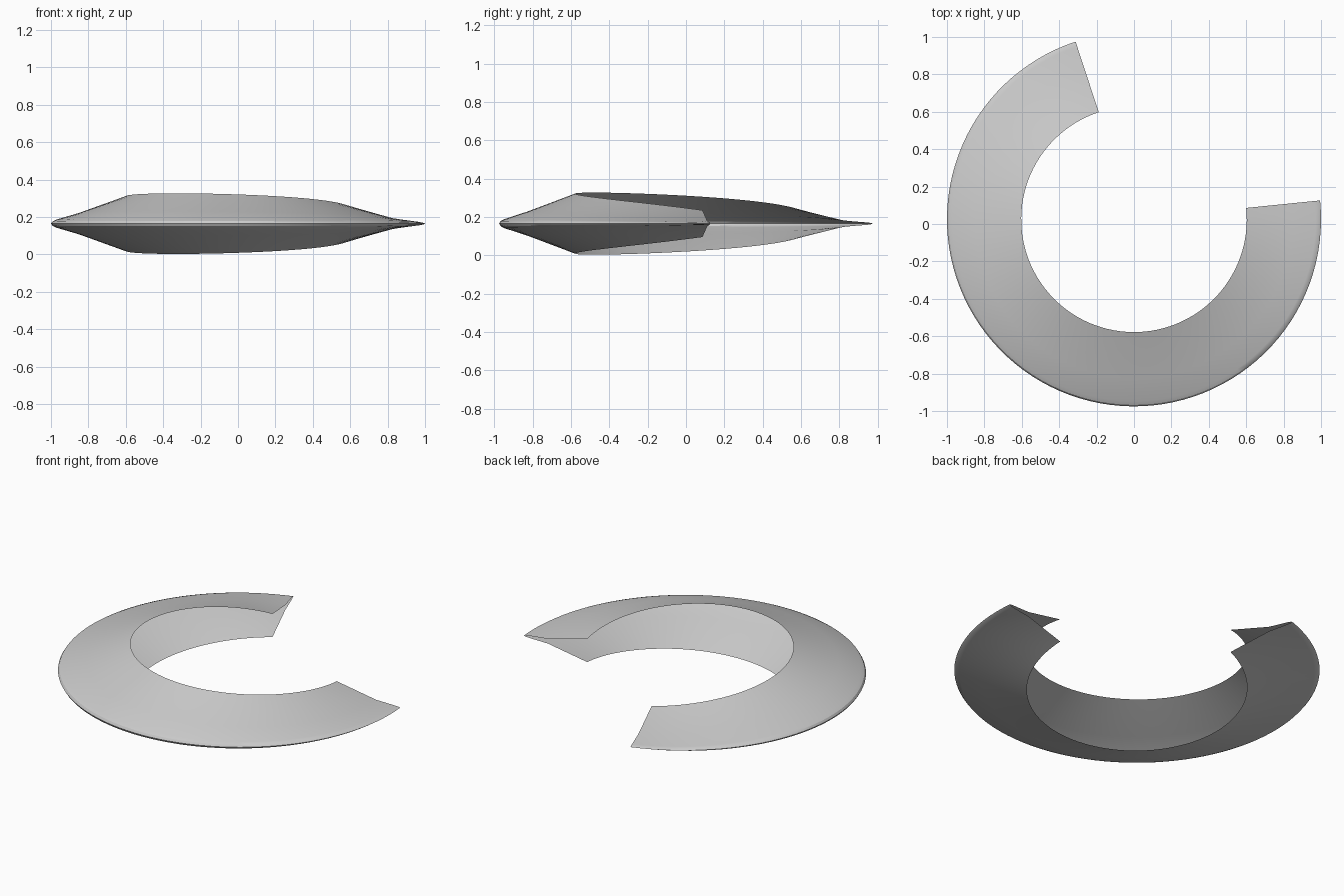
import bpy
import bmesh
from math import radians, cos, sin

cube = bpy.data.objects.get("Cube")
if cube:
    bpy.data.objects.remove(cube, do_unlink=True)

# Plain grey material
grey = bpy.data.materials.new("light_grey")
grey.use_nodes = True
colour = (0.6, 0.6, 0.6, 1)
grey.diffuse_color = colour
grey.node_tree.nodes["Principled BSDF"].inputs["Base Color"].default_value = colour

START, END, STEPS = radians(108.2), radians(365.8), 80
CENTRE_Y, MID_Z = 0.025, 0.165

# Upper half of the cross-section: radius, half height at the ends, extra in the middle
HALF = [(0.603, 0.07, 0.092), (0.85, 0.014, 0.053),
        (0.972, 0.006, 0.019), (0.992, 0.003, 0.011)]


def section(swell):
    """Open V profile, from the upper inner lip round the rim to the lower lip."""
    upper = [(r, end + extra * swell) for r, end, extra in HALF]
    return upper + [(1.0, 0.0)] + [(r, -h) for r, h in reversed(upper)]


# Open ring shell, swept along the arc and thinning towards both ends
bm = bmesh.new()
rows = []
for i in range(STEPS + 1):
    t = i / STEPS
    a = START + (END - START) * t
    swell = 1 - (2 * t - 1) ** 2
    rows.append([bm.verts.new((r * cos(a), CENTRE_Y + r * sin(a), MID_Z + h))
                 for r, h in section(swell)])
for row, following in zip(rows, rows[1:]):
    for j in range(len(row) - 1):
        bm.faces.new((row[j], row[j + 1], following[j + 1], following[j]))
bm.normal_update()

# Make the faces point away from the hollow
if sum(f.normal.z * (f.calc_center_median().z - MID_Z) for f in bm.faces) < 0:
    bmesh.ops.reverse_faces(bm, faces=bm.faces[:])

mesh = bpy.data.meshes.new("open_ring_shell")
bm.to_mesh(mesh)
bm.free()
mesh.materials.append(grey)
ring = bpy.data.objects.new("open_ring_shell", mesh)
bpy.context.collection.objects.link(ring)

bpy.ops.object.select_all(action='DESELECT')
ring.select_set(True)
bpy.context.view_layer.objects.active = ring
bpy.ops.object.shade_smooth_by_angle(angle=radians(30))
